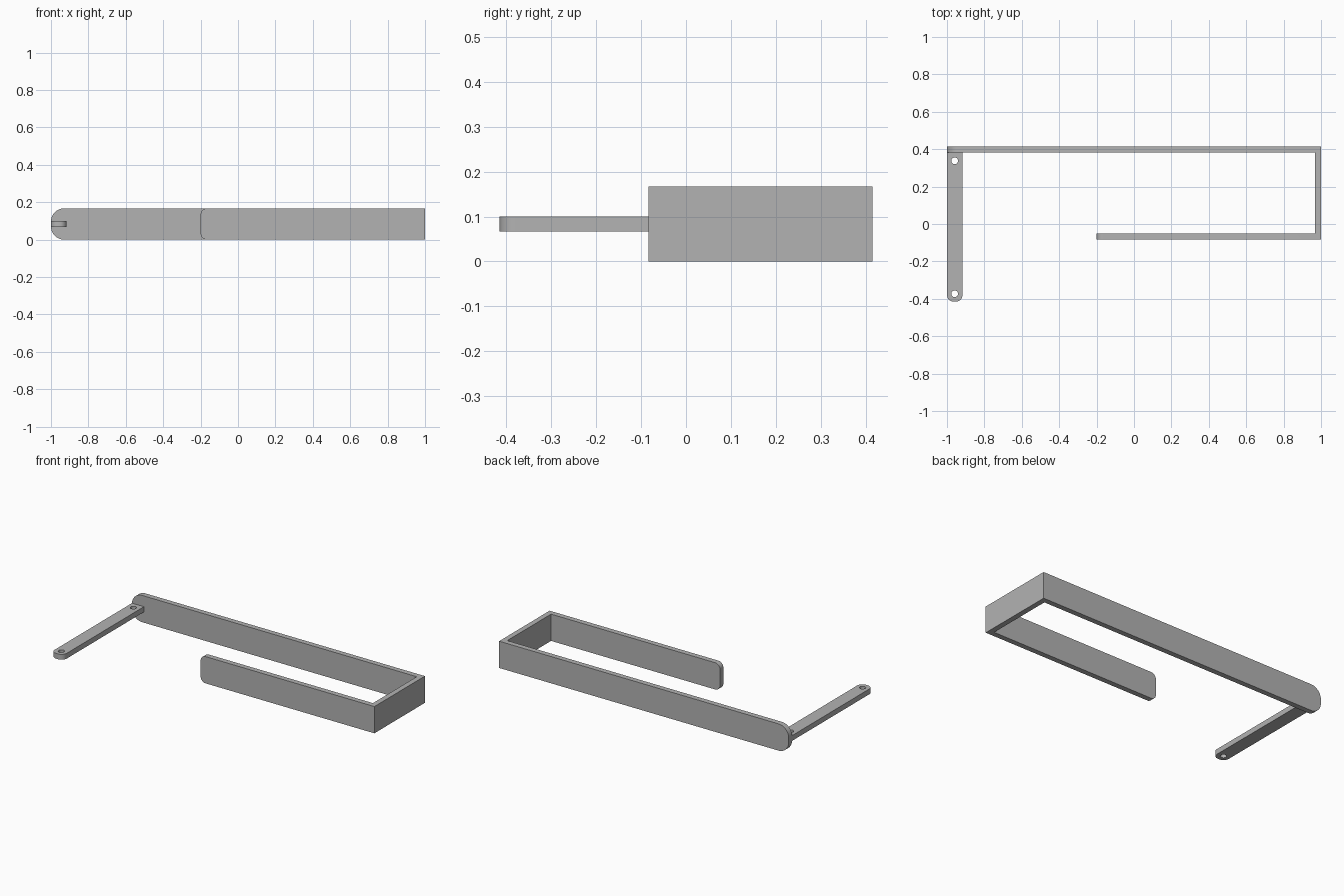
import bpy, bmesh
from math import sin, cos, pi

cube = bpy.data.objects.get("Cube")
if cube:
    bpy.data.objects.remove(cube)

THICK = 0.033
HEIGHT = 0.167
BACK = 0.415
FRONT = -0.083
ARM_W = 0.083

grey = bpy.data.materials.new("plain_grey")
grey.use_nodes = True
COLOUR = (0.45, 0.45, 0.45, 1)
grey.diffuse_color = COLOUR
grey.node_tree.nodes["Principled BSDF"].inputs["Base Color"].default_value = COLOUR


def extrude_outlines(loops, z0, z1):
    """Fill an outline (with optional hole outlines) and extrude it upward."""
    bm = bmesh.new()
    edges = []
    for loop in loops:
        vs = [bm.verts.new((x, y, z0)) for x, y in loop]
        edges += [bm.edges.new((vs[i - 1], vs[i])) for i in range(len(vs))]
    bmesh.ops.triangle_fill(bm, edges=edges, use_beauty=True)
    ext = bmesh.ops.extrude_face_region(bm, geom=bm.faces[:], use_keep_orig=True)
    top = [g for g in ext["geom"] if isinstance(g, bmesh.types.BMVert)]
    bmesh.ops.translate(bm, verts=top, vec=(0, 0, z1 - z0))
    bmesh.ops.dissolve_limit(bm, angle_limit=0.01, verts=bm.verts[:], edges=bm.edges[:])
    bmesh.ops.recalc_face_normals(bm, faces=bm.faces[:])
    return bm


def finish(bm, name):
    mesh = bpy.data.meshes.new(name)
    bm.to_mesh(mesh)
    bm.free()
    mesh.materials.append(grey)
    ob = bpy.data.objects.new(name, mesh)
    bpy.context.collection.objects.link(ob)
    bpy.ops.object.select_all(action="DESELECT")
    ob.select_set(True)
    bpy.context.view_layer.objects.active = ob
    bpy.ops.object.shade_smooth_by_angle(angle=pi / 6)


def arc(cx, cy, r, start, end, n):
    return [(cx + r * cos(start + (end - start) * i / n),
             cy + r * sin(start + (end - start) * i / n)) for i in range(n + 1)]


def round_end(bm, x, radius):
    """Round the upper and lower corners of the strip end at x."""
    edges = [e for e in bm.edges
             if all(abs(v.co.x - x) < 1e-4 for v in e.verts)
             and abs(e.verts[0].co.z - e.verts[1].co.z) < 1e-4]
    bmesh.ops.bevel(bm, geom=edges, offset=radius, segments=10, profile=0.5, affect="EDGES")


# Hooked strip: long back side, short end wall, shorter front side
TIP = -0.2
bracket = extrude_outlines([[
    (-1, BACK), (-1, BACK - THICK), (1 - THICK, BACK - THICK),
    (1 - THICK, FRONT + THICK), (TIP, FRONT + THICK),
    (TIP, FRONT), (1, FRONT), (1, BACK)]], 0, HEIGHT)
round_end(bracket, -1, 0.07)
round_end(bracket, TIP, 0.034)
finish(bracket, "hooked_strip")

# Thin arm with a rounded tip and a hole near each end
mid = -1 + ARM_W / 2
tip_r = 0.036
left, right, tip_y = -1, -1 + ARM_W, -BACK
outline = [(right, BACK - THICK), (left, BACK - THICK)]
outline += arc(left + tip_r, tip_y + tip_r, tip_r, pi, 1.5 * pi, 8)
outline += arc(right - tip_r, tip_y + tip_r, tip_r, 1.5 * pi, 2 * pi, 8)
holes = [arc(mid, y, 0.018, 0, 2 * pi, 24)[:-1] for y in (-0.373, 0.338)]
finish(extrude_outlines([outline] + holes, 0.067, 0.1), "arm")
